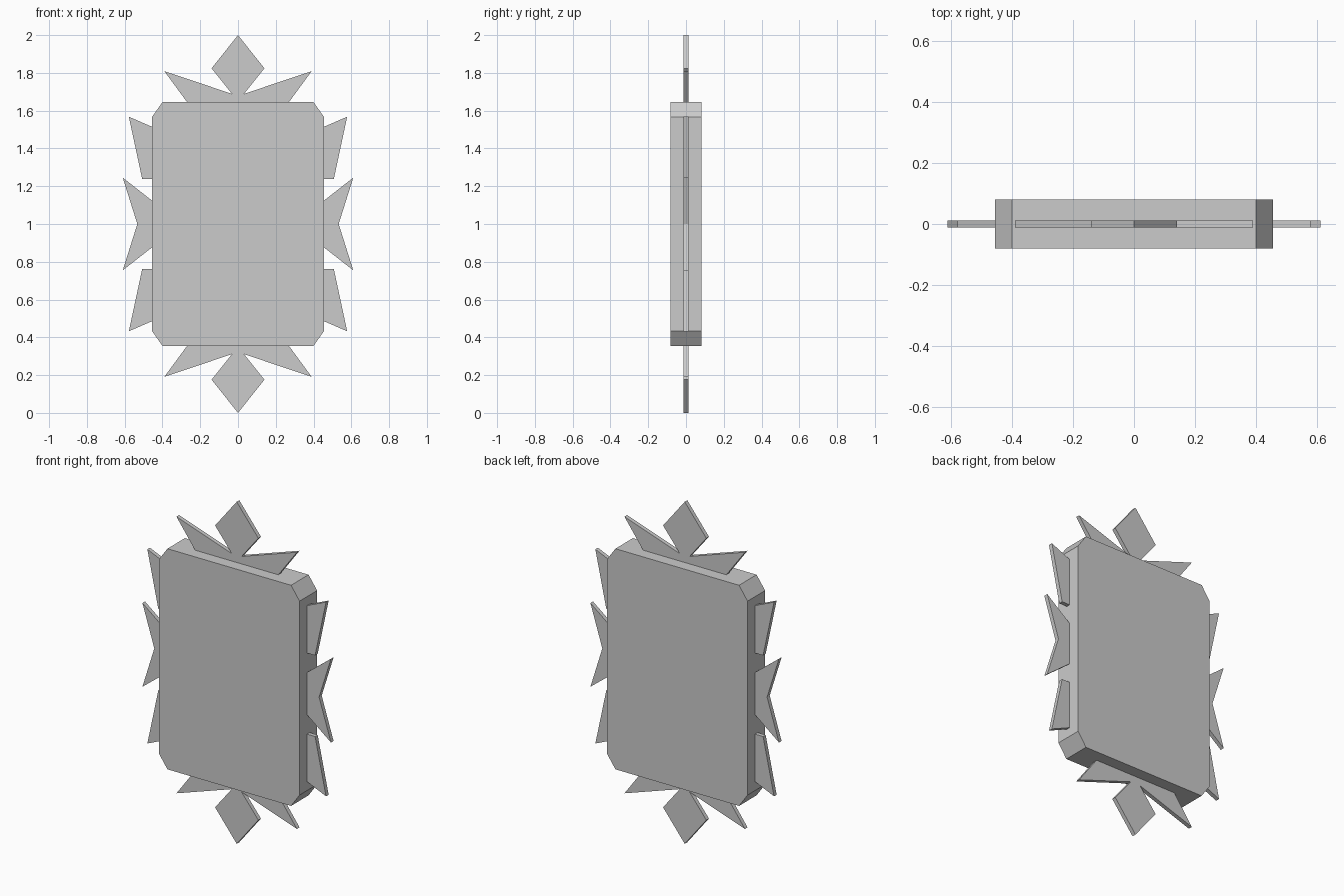
import bpy
import bmesh

if "Cube" in bpy.data.objects:
    bpy.data.objects.remove(bpy.data.objects["Cube"])

grey = bpy.data.materials.new("plain grey")
grey.diffuse_color = (0.6, 0.6, 0.6, 1)
grey.use_nodes = True
grey.node_tree.nodes["Principled BSDF"].inputs["Base Color"].default_value = grey.diffuse_color


def plate(name, outline, half_depth):
    """Extrude a front-view outline (x, height from centre) along y."""
    bm = bmesh.new()
    face = bm.faces.new([bm.verts.new((x, -half_depth, z + 1)) for x, z in outline])
    geom = bmesh.ops.extrude_face_region(bm, geom=[face])["geom"]
    verts = [g for g in geom if isinstance(g, bmesh.types.BMVert)]
    bmesh.ops.translate(bm, verts=verts, vec=(0, 2 * half_depth, 0))
    bmesh.ops.recalc_face_normals(bm, faces=bm.faces)
    mesh = bpy.data.meshes.new(name)
    bm.to_mesh(mesh)
    bm.free()
    mesh.materials.append(grey)
    ob = bpy.data.objects.new(name, mesh)
    bpy.context.collection.objects.link(ob)
    return ob


# Thick slab with chamfered corners
w, h, cx, cz = 0.455, 0.645, 0.40, 0.567
plate("slab", [(w, -cz), (w, cz), (cx, h), (-cx, h),
               (-w, cz), (-w, -cz), (-cx, -h), (cx, -h)], 0.081)

THIN = 0.012

# Crown ornaments: diamond with two swept wings, top and bottom
half = [(0.14, 0.824), (0.032, 0.689), (0.39, 0.809), (0.262, 0.635)]
crown = [(0, 1.0)] + half + [(-x, z) for x, z in reversed(half)]
for label, s in (("top", 1), ("bottom", -1)):
    plate(label + "_crown", [(x, s * z) for x, z in crown], THIN)

# Side fins: notched middle fin plus a slanted fin above and below
middle = [(0.44, 0.112), (0.61, 0.245), (0.533, 0), (0.61, -0.245), (0.44, -0.112)]
corner = [(0.44, 0.508), (0.578, 0.568), (0.507, 0.237), (0.44, 0.237)]
for side, sx in (("right", 1), ("left", -1)):
    plate(side + "_middle_fin", [(sx * x, z) for x, z in middle], THIN)
    for level, sz in (("upper", 1), ("lower", -1)):
        plate(f"{side}_{level}_fin", [(sx * x, sz * z) for x, z in corner], THIN)
